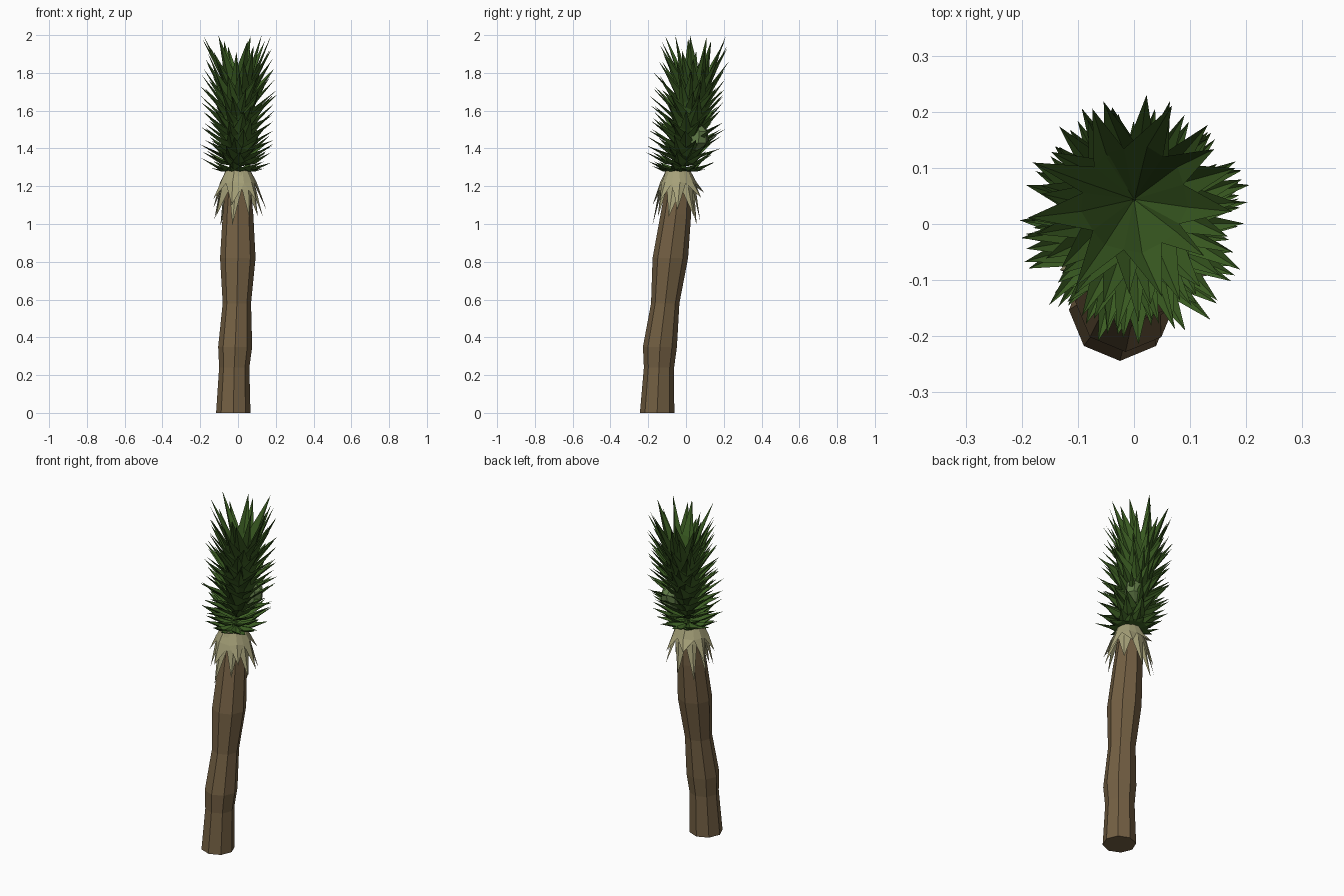
import bpy, bmesh, math, random

if "Cube" in bpy.data.objects:
    bpy.data.objects.remove(bpy.data.objects["Cube"])

random.seed(5)


def material(name, rgb):
    m = bpy.data.materials.new(name)
    m.diffuse_color = (*rgb, 1)
    m.use_nodes = True
    m.node_tree.nodes["Principled BSDF"].inputs["Base Color"].default_value = m.diffuse_color
    return m


BARK = material("brown bark", (0.172, 0.115, 0.056))
DRY = material("dry leaf", (0.380, 0.355, 0.190))
GREEN = material("leaf green", (0.043, 0.108, 0.016))
PALE = material("pale bud green", (0.120, 0.200, 0.065))


def finish(bm, name, mat):
    me = bpy.data.meshes.new(name)
    bm.to_mesh(me)
    bm.free()
    me.materials.append(mat)
    ob = bpy.data.objects.new(name, me)
    bpy.context.collection.objects.link(ob)
    return ob


def column(name, rings, sides, mat):
    """Stack of polygon rings (z, cx, cy, radius), capped at both ends."""
    bm = bmesh.new()
    loops = []
    for z, cx, cy, r in rings:
        loops.append([bm.verts.new((cx + r * math.cos(2 * math.pi * k / sides),
                                    cy + r * math.sin(2 * math.pi * k / sides), z))
                      for k in range(sides)])
    for a, b in zip(loops, loops[1:]):
        for k in range(sides):
            j = (k + 1) % sides
            bm.faces.new((a[k], a[j], b[j], b[k]))
    bm.faces.new(loops[0][::-1])
    bm.faces.new(loops[-1])
    return finish(bm, name, mat)


def whorl(bm, centre, n, turn, inner, valley, tip, fold, jit_r, jit_z):
    """Star of folded pointed leaves; inner, valley and tip are (radius, z)."""
    cx, cy = centre

    def vert(angle, r, z):
        return bm.verts.new((cx + r * math.cos(angle), cy + r * math.sin(angle), z))

    step = 2 * math.pi / n
    rows = []
    for k in range(n):
        a = turn + k * step + random.uniform(-0.12, 0.12)
        m = a + step / 2
        t = m + random.uniform(-0.14, 0.14)
        rows.append((vert(a, *inner), vert(m, *inner),
                     vert(a, valley[0], valley[1]),
                     vert(m, valley[0] * 1.05, valley[1] - fold),
                     vert(t, tip[0] + random.uniform(-jit_r, jit_r),
                          tip[1] + random.uniform(-jit_z, jit_z))))
    for k in range(n):
        i0, i1, v, m, t = rows[k]
        j0, _, w, _, _ = rows[(k + 1) % n]
        bm.faces.new((i0, v, m, i1))
        bm.faces.new((i1, m, w, j0))
        bm.faces.new((v, t, m))
        bm.faces.new((m, t, w))


# crooked eight-sided trunk
column("trunk", [
    (0.00, -0.025, -0.153, 0.091),
    (0.24, -0.020, -0.143, 0.080),
    (0.35, -0.015, -0.138, 0.090),
    (0.58, -0.006, -0.110, 0.075),
    (0.82, -0.001, -0.083, 0.094),
    (1.05, 0.000, -0.054, 0.081),
    (1.27, 0.000, -0.035, 0.060)], 8, BARK)

# skirt of dry hanging leaves
bm = bmesh.new()
whorl(bm, (0, -0.045), 8, 0.2, (0.064, 1.283), (0.092, 1.185), (0.130, 1.015), -0.008, 0.01, 0.03)
whorl(bm, (0, -0.042), 7, 0.5, (0.066, 1.283), (0.094, 1.215), (0.142, 1.12), -0.008, 0.01, 0.05)
finish(bm, "dry_leaf_skirt", DRY)

# small bud showing between the leaves at the back
column("back_bud", [
    (1.39, 0.036, 0.045, 0.030),
    (1.43, 0.056, 0.066, 0.050),
    (1.49, 0.056, 0.070, 0.050),
    (1.53, 0.042, 0.056, 0.025)], 7, PALE)

# crown: whorls turn steeper towards the top
bm = bmesh.new()
LAYERS = 15
whorl(bm, (0, -0.03), 9, 0.4, (0.003, 1.275), (0.09, 1.285), (0.15, 1.30), 0.006, 0.015, 0.01)
for i in range(LAYERS):
    t = i / (LAYERS - 1)
    vz = 1.297 + 0.495 * t
    valley = (0.090 + 0.002 * t, vz)
    tip = (0.185 + 0.016 * math.sin(math.pi * t) - 0.008 * t,
           vz + 0.035 + 0.085 * t + 0.065 * t ** 3)
    whorl(bm, (0, -0.022 + 0.066 * t), 9, i * 0.97,
          (0.003, vz - 0.008 - 0.30 * t), valley, tip, 0.014, 0.018, 0.018)
top = max(v.co.z for v in bm.verts)
for v in bm.verts:          # settle the full height to two units
    v.co.z = 1.27 + (v.co.z - 1.27) * 0.73 / (top - 1.27)
finish(bm, "leaf_crown", GREEN)
